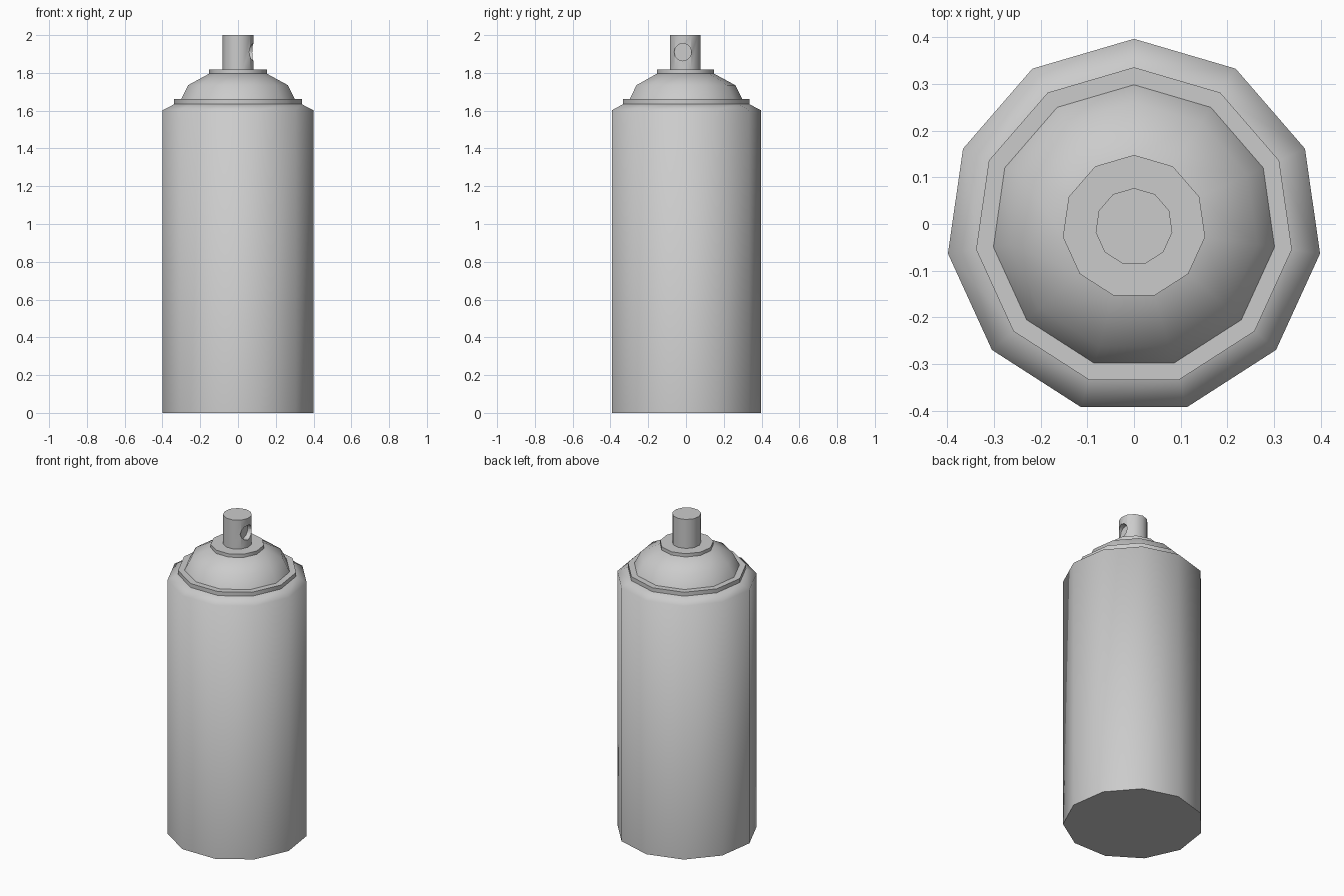
import bpy, bmesh, math

if "Cube" in bpy.data.objects:
    bpy.data.objects.remove(bpy.data.objects["Cube"])

SIDES = 11
CY = -0.006          # polygon centre, so that the bounds are centred on y = 0


def finish(obj, angle):
    bpy.ops.object.select_all(action='DESELECT')
    obj.select_set(True)
    bpy.context.view_layer.objects.active = obj
    bpy.ops.object.shade_smooth_by_angle(angle=math.radians(angle))


def lathe(name, profile):
    """Closed 11-sided solid from (radius, z) points, one corner towards +y."""
    bm = bmesh.new()
    rings = []
    for r, z in profile:
        ring = []
        for i in range(SIDES):
            a = math.pi / 2 + 2 * math.pi * i / SIDES
            ring.append(bm.verts.new((r * math.cos(a), CY + r * math.sin(a), z)))
        rings.append(ring)
    for low, high in zip(rings, rings[1:]):
        for i in range(SIDES):
            j = (i + 1) % SIDES
            bm.faces.new((low[i], low[j], high[j], high[i]))
    bm.faces.new(rings[0][::-1])
    bm.faces.new(rings[-1])
    mesh = bpy.data.meshes.new(name)
    bm.to_mesh(mesh)
    bm.free()
    obj = bpy.data.objects.new(name, mesh)
    bpy.context.collection.objects.link(obj)
    return obj


# Can body with sloped shoulder, crimped rim, dome and valve collar
body = lathe("can_body", [(0.403, 0), (0.403, 1.602), (0.336, 1.637)])
rim = lathe("crimped_rim", [(0.342, 1.636), (0.342, 1.661)])
dome = lathe("dome", [(0.305, 1.66), (0.267, 1.735), (0.154, 1.796)])
collar = lathe("valve_collar", [(0.154, 1.795), (0.154, 1.817)])
nozzle = lathe("spray_nozzle", [(0.083, 1.816), (0.083, 2.0)])

# Spray hole recessed into the nozzle on the +x side
bpy.ops.mesh.primitive_cylinder_add(
    vertices=12, radius=0.046, depth=0.1,
    location=(0.098, -0.017, 1.91), rotation=(0, math.pi / 2, 0))
cutter = bpy.context.object
cutter.name = "hole_cutter"
cutter.hide_render = True

hole = nozzle.modifiers.new("spray_hole", 'BOOLEAN')
hole.operation = 'DIFFERENCE'
hole.solver = 'EXACT'
hole.object = cutter
bpy.context.view_layer.objects.active = nozzle
bpy.ops.object.modifier_apply(modifier=hole.name)
bpy.data.objects.remove(cutter)

# Smooth round the walls, crisp at the rims
for part in (body, dome):
    finish(part, 70)
for part in (rim, collar, nozzle):
    finish(part, 40)
